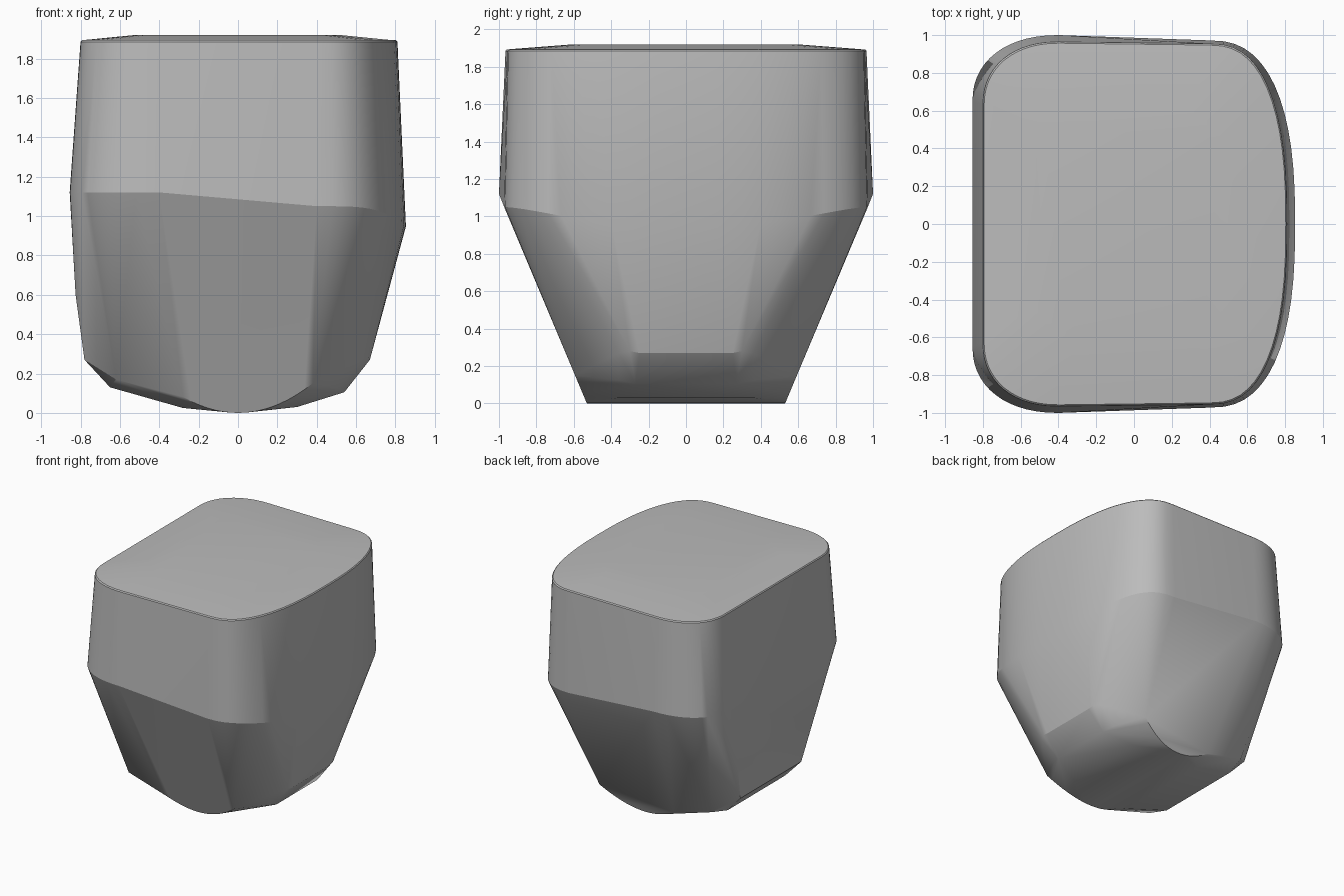
import bpy, bmesh, math

if "Cube" in bpy.data.objects:
    bpy.data.objects.remove(bpy.data.objects["Cube"])

N = 14  # steps per rounded corner


def half_ring(left_x, left_y, left_r, right_x, right_y, z_rule):
    """Half outline (y >= 0): tight corner at -x, broad bowed corner at +x."""
    pts = []
    for i in range(N + 1):
        a = math.pi / 2 * i / N
        e = 2 / 2.2
        x = -0.4 + (left_x + 0.4) * math.cos(a) ** e
        pts.append((x, left_y + left_r * max(0, math.sin(a)) ** e))
    for i in range(N + 1):
        a = math.pi / 2 * (1 - i / N)
        e = 2 / 2.5
        pts.append((0.4 + (right_x - 0.4) * max(0, math.cos(a)) ** e,
                    right_y * max(0, math.sin(a)) ** e))
    return [(x, y, z_rule(x)) for x, y in pts]


def waist_z(x):
    if x < -0.4:
        return 1.12
    if x < 0.4:
        return 1.12 - 0.07 * (x + 0.4) / 0.8
    return 1.05 - 0.10 * ((x - 0.4) / 0.45) ** 4


# waist, rim and slightly domed top
points = half_ring(-0.855, 0.65, 0.35, 0.853, 0.972, waist_z)
rim = half_ring(-0.80, 0.63, 0.335, 0.81, 0.955, lambda x: 1.885)
points += rim
points += [(x * 0.992, y * 0.992, 1.893) for x, y, z in rim]
points += [(x * 0.65, y * 0.63, 1.92) for x, y, z in rim]

# curved lower edge of the sloping front and back faces
for i in range(17):
    x = -0.28 + 0.66 * i / 16
    z = 1.04 * x * x
    points.append((x, 0.53 + 0.42 * z, z))

# lower left side, lower right chamfer and belly
points += [
    (-0.825, 0.50, 0.60), (-0.78, 0.40, 0.27), (-0.62, 0.55, 0.17),
    (-0.65, 0.38, 0.13), (-0.28, 0.42, 0.025),
    (0.67, 0.25, 0.27), (0.665, 0.30, 0.28), (0.63, 0.36, 0.27),
    (0.54, 0.27, 0.105), (0.51, 0.36, 0.125), (0.30, 0.36, 0.03),
]

# mirror front to back and wrap into one solid
bm = bmesh.new()
for x, y, z in points:
    bm.verts.new((x, y, z))
    bm.verts.new((x, -y, z))
bmesh.ops.remove_doubles(bm, verts=bm.verts, dist=0.002)
bmesh.ops.convex_hull(bm, input=bm.verts)
bmesh.ops.delete(bm, geom=[v for v in bm.verts if not v.link_faces], context='VERTS')
bmesh.ops.dissolve_limit(bm, angle_limit=math.radians(0.8),
                         verts=bm.verts, edges=bm.edges)
bmesh.ops.recalc_face_normals(bm, faces=bm.faces)

mesh = bpy.data.meshes.new("tapered_block")
bm.to_mesh(mesh)
bm.free()
block = bpy.data.objects.new("tapered_block", mesh)
bpy.context.collection.objects.link(block)

grey = bpy.data.materials.new("mid grey")
grey.diffuse_color = (0.5, 0.5, 0.5, 1)
grey.use_nodes = True
grey.node_tree.nodes["Principled BSDF"].inputs["Base Color"].default_value = grey.diffuse_color
mesh.materials.append(grey)

bpy.context.view_layer.objects.active = block
block.select_set(True)
bpy.ops.object.shade_smooth_by_angle(angle=math.radians(22))
